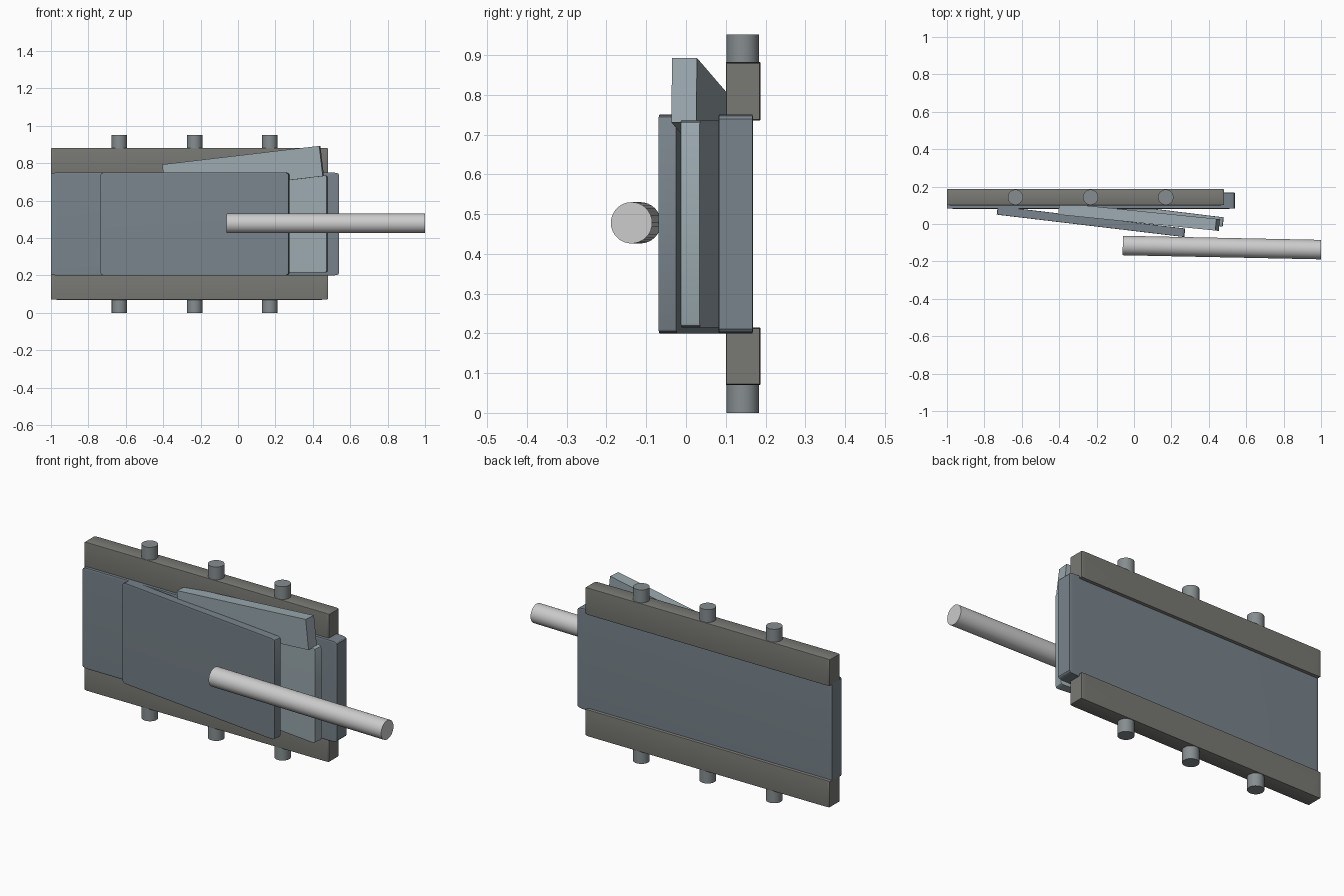
import bpy
import math
from mathutils import Matrix, Vector

if "Cube" in bpy.data.objects:
    bpy.data.objects.remove(bpy.data.objects["Cube"])


def material(name, rgb):
    m = bpy.data.materials.new(name)
    m.diffuse_color = (*rgb, 1)
    m.use_nodes = True
    m.node_tree.nodes["Principled BSDF"].inputs["Base Color"].default_value = m.diffuse_color
    return m


STEEL = material("dark_steel", (0.19, 0.23, 0.26))
PALE = material("pale_steel", (0.33, 0.40, 0.43))
RAIL = material("rail_grey", (0.19, 0.19, 0.175))
PIN = material("pin_grey", (0.24, 0.27, 0.28))


def slab(name, centre, size, mat, yaw=0.0, pitch=0.0, bevel=0.02):
    """Box whose edge rounding is proportional to each dimension."""
    bpy.ops.mesh.primitive_cube_add(size=1)
    ob = bpy.context.object
    ob.name = name
    if bevel:
        mod = ob.modifiers.new("rounding", 'BEVEL')
        mod.width, mod.segments = bevel, 3
        bpy.ops.object.modifier_apply(modifier=mod.name)
    ob.data.transform(Matrix.Diagonal((*size, 1)))
    ob.location = centre
    ob.rotation_euler = (0, math.radians(-pitch), math.radians(-yaw))
    ob.data.materials.append(mat)
    bpy.ops.object.shade_smooth_by_angle(angle=math.radians(30))
    return ob


def rod(name, start, end, radius, mat=None):
    a, b = Vector(start), Vector(end)
    bpy.ops.mesh.primitive_cylinder_add(vertices=32, radius=radius,
                                        depth=(b - a).length, location=(a + b) / 2)
    ob = bpy.context.object
    ob.name = name
    ob.rotation_euler = (b - a).to_track_quat('Z', 'Y').to_euler()
    if mat:
        ob.data.materials.append(mat)
    bpy.ops.object.shade_smooth_by_angle(angle=math.radians(30))
    return ob


# Upright back plate between the two rails
slab("back_plate", (-0.23, 0.125, 0.475), (1.54, 0.087, 0.55), STEEL)

# Rails with short pins on their outer faces
for side, z_in, z_out, z_tip in (("lower", 0.215, 0.07, 0.0), ("upper", 0.735, 0.882, 0.952)):
    slab(side + "_rail", (-0.26, 0.1435, (z_in + z_out) / 2),
         (1.48, 0.087, abs(z_out - z_in)), RAIL)
    for i, x in enumerate((-0.634, -0.232, 0.17)):
        z_root = z_out + (z_in - z_out) * 0.5
        rod(f"{side}_pin_{i + 1}", (x, 0.143, z_root), (x, 0.143, z_tip), 0.041, PIN)

# Fanned plates swung forward from the back plate
slab("front_plate", (-0.23, 0.013, 0.475), (1.01, 0.046, 0.55), STEEL, yaw=6.8)
slab("middle_plate", (0.10, 0.057, 0.475), (0.76, 0.05, 0.52), PALE, yaw=7)

# Lifted bar tilted up and forward
slab("raised_bar", (0.027, 0.038, 0.762), (0.85, 0.063, 0.163), PALE,
     yaw=5.8, pitch=6.7, bevel=0)

# Long round handle
rod("handle", (-0.06, -0.115, 0.478), (1.0, -0.137, 0.478), 0.052)
